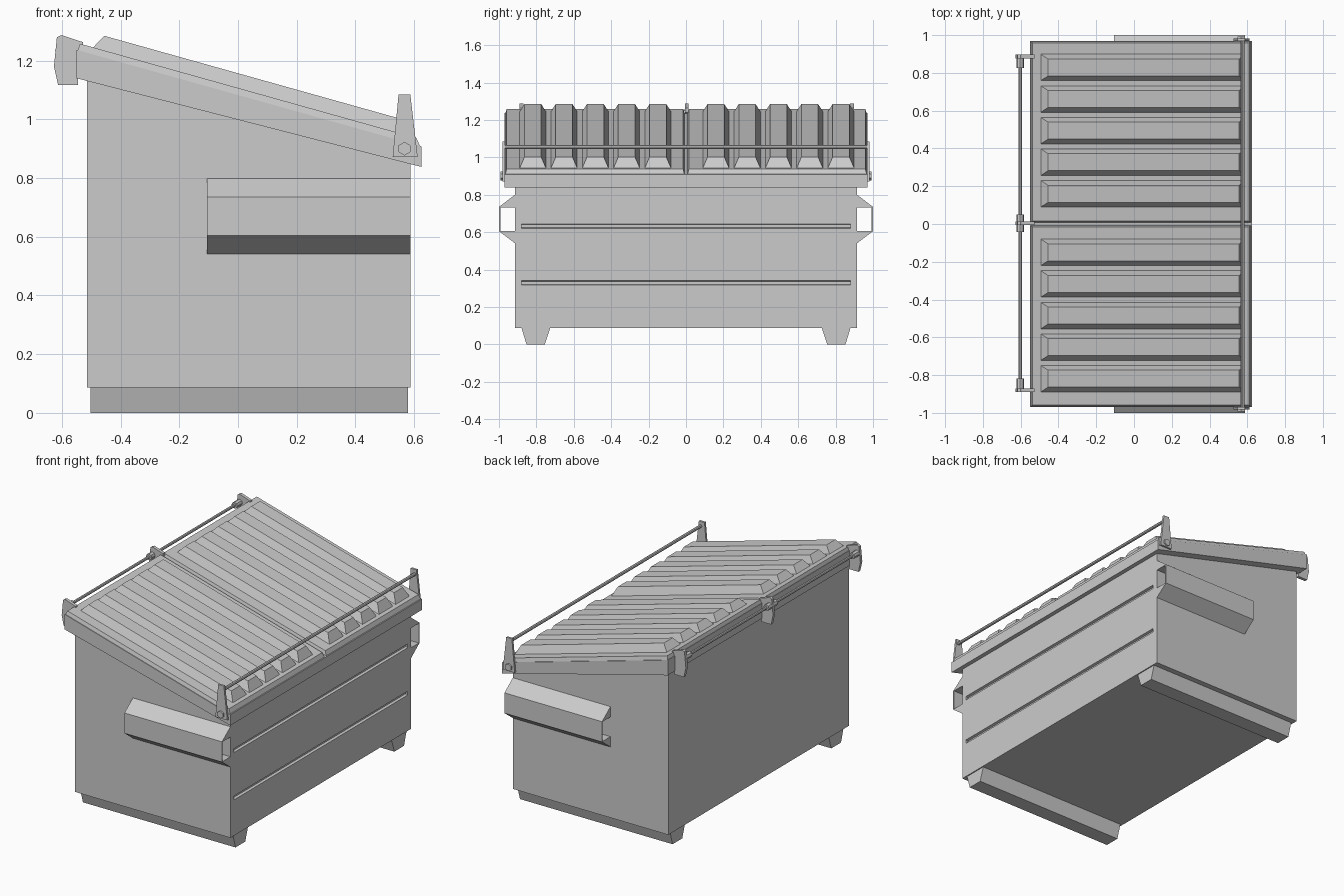
import bpy, bmesh
from mathutils import Vector

if "Cube" in bpy.data.objects:
    bpy.data.objects.remove(bpy.data.objects["Cube"])

SLOPE = 0.28


def lid_z(x):
    return 1.237 - SLOPE * (x + 0.55)


def mesh_object(name, verts, faces):
    me = bpy.data.meshes.new(name)
    me.from_pydata(verts, [], faces)
    bm = bmesh.new()
    bm.from_mesh(me)
    bmesh.ops.recalc_face_normals(bm, faces=bm.faces)
    bm.to_mesh(me)
    bm.free()
    ob = bpy.data.objects.new(name, me)
    bpy.context.collection.objects.link(ob)
    return ob


def prism(name, pts, axis, a, b):
    """Extrude a profile: (x, z) along 'Y' or (y, z) along 'X'."""
    n = len(pts)
    verts = [(p, t, q) if axis == 'Y' else (t, p, q) for t in (a, b) for p, q in pts]
    faces = [tuple(range(n)), tuple(range(n, 2 * n))]
    faces += [(i, (i + 1) % n, n + (i + 1) % n, n + i) for i in range(n)]
    return mesh_object(name, verts, faces)


def sloped_frustum(name, x0, x1, y0, y1, h0, h1, dx0, dx1, dy):
    """Tapered block lying on the sloping lid plane."""
    def ring(xa, xb, ya, yb, h):
        return [(x, y, lid_z(x) + h) for x, y in ((xa, ya), (xb, ya), (xb, yb), (xa, yb))]
    verts = ring(x0, x1, y0, y1, h0) + ring(x0 + dx0, x1 - dx1, y0 + dy, y1 - dy, h1)
    faces = [(0, 1, 2, 3), (4, 5, 6, 7)]
    faces += [(i, (i + 1) % 4, 4 + (i + 1) % 4, 4 + i) for i in range(4)]
    return mesh_object(name, verts, faces)


def rod(name, x, z, y0, y1, r, sides):
    bpy.ops.mesh.primitive_cylinder_add(vertices=sides, radius=r, depth=abs(y1 - y0),
                                        location=(x, (y0 + y1) / 2, z),
                                        rotation=(1.5707963, 0, 0))
    bpy.context.object.name = name


# Bin body with a sloping top
body = prism("bin_body", [(-0.515, 0.087), (0.587, 0.087), (0.587, 0.87), (-0.515, 1.16)],
             'Y', -0.915, 0.915)

# Pressed grooves across the loading face
for i, z in enumerate((0.632, 0.329)):
    cutter = prism(f"groove_cutter_{i}", [(0.572, z - 0.008), (0.60, z - 0.016),
                                          (0.60, z + 0.016), (0.572, z + 0.008)],
                   'Y', -0.88, 0.88)
    cutter.hide_render = True
    cutter.hide_set(True)
    mod = body.modifiers.new("groove", 'BOOLEAN')
    mod.operation = 'DIFFERENCE'
    mod.solver = 'EXACT'
    mod.object = cutter

# Collar around the opening
prism("collar", [(-0.55, 1.14), (0.625, 0.838), (0.625, lid_z(0.625)), (-0.55, 1.237)],
      'Y', -0.97, 0.97)

# Two lids with raised ribs
for side, y0, y1, first in (("left", 0.008, 0.966, 0.16), ("right", -0.966, -0.008, -0.819)):
    sloped_frustum(f"lid_{side}", -0.546, 0.62, y0, y1, -0.001, 0.024, 0.008, 0.012, 0.007)
    for k in range(5):
        c = first + k * 0.1672
        sloped_frustum(f"lid_rib_{side}_{k}", -0.495, 0.587, c - 0.071, c + 0.071,
                       0.022, 0.074, 0.04, 0.03, 0.026)

for s in (-1, 1):
    tag = "left" if s > 0 else "right"
    # Fork pocket, open at both ends
    pocket = [(0.91, 0.803), (1.0, 0.735), (1.0, 0.605), (0.91, 0.537),
              (0.91, 0.607), (0.993, 0.607), (0.993, 0.733), (0.91, 0.733)]
    prism(f"fork_pocket_{tag}", [(s * y, z) for y, z in pocket], 'X', -0.105, 0.587)
    # Skid foot
    foot = [(0.88, 0.09), (0.853, 0.0), (0.755, 0.0), (0.725, 0.09)]
    prism(f"skid_foot_{tag}", [(s * y, z) for y, z in foot], 'X', -0.502, 0.58)
    # Bracket and bolt for the lock bar
    prism(f"bar_bracket_{tag}", [(0.527, 0.872), (0.612, 0.872), (0.587, 1.085), (0.547, 1.085)],
          'Y', s * 0.968, s * 0.982)
    rod(f"bracket_bolt_{tag}", 0.567, 0.9, s * 0.965, s * 0.992, 0.023, 6)

# Lock bar and hinge rod
rod("lock_bar", 0.575, 1.055, -0.975, 0.975, 0.01, 8)
rod("hinge_rod", -0.603, 1.235, -0.885, 0.885, 0.009, 8)

# Hinge plates with sleeves on the rod
plate = [(-0.602, 1.287), (-0.528, 1.263), (-0.528, 1.24), (-0.545, 1.235), (-0.545, 1.117),
         (-0.613, 1.117), (-0.627, 1.18), (-0.617, 1.28)]
for name, y, a, b in (("left", 0.887, 0.825, 0.887), ("middle", 0.004, -0.042, 0.05),
                      ("right", -0.88, -0.88, -0.818)):
    prism(f"hinge_plate_{name}", plate, 'Y', y - 0.01, y + 0.01)
    rod(f"hinge_sleeve_{name}", -0.603, 1.235, a, b, 0.02, 8)
